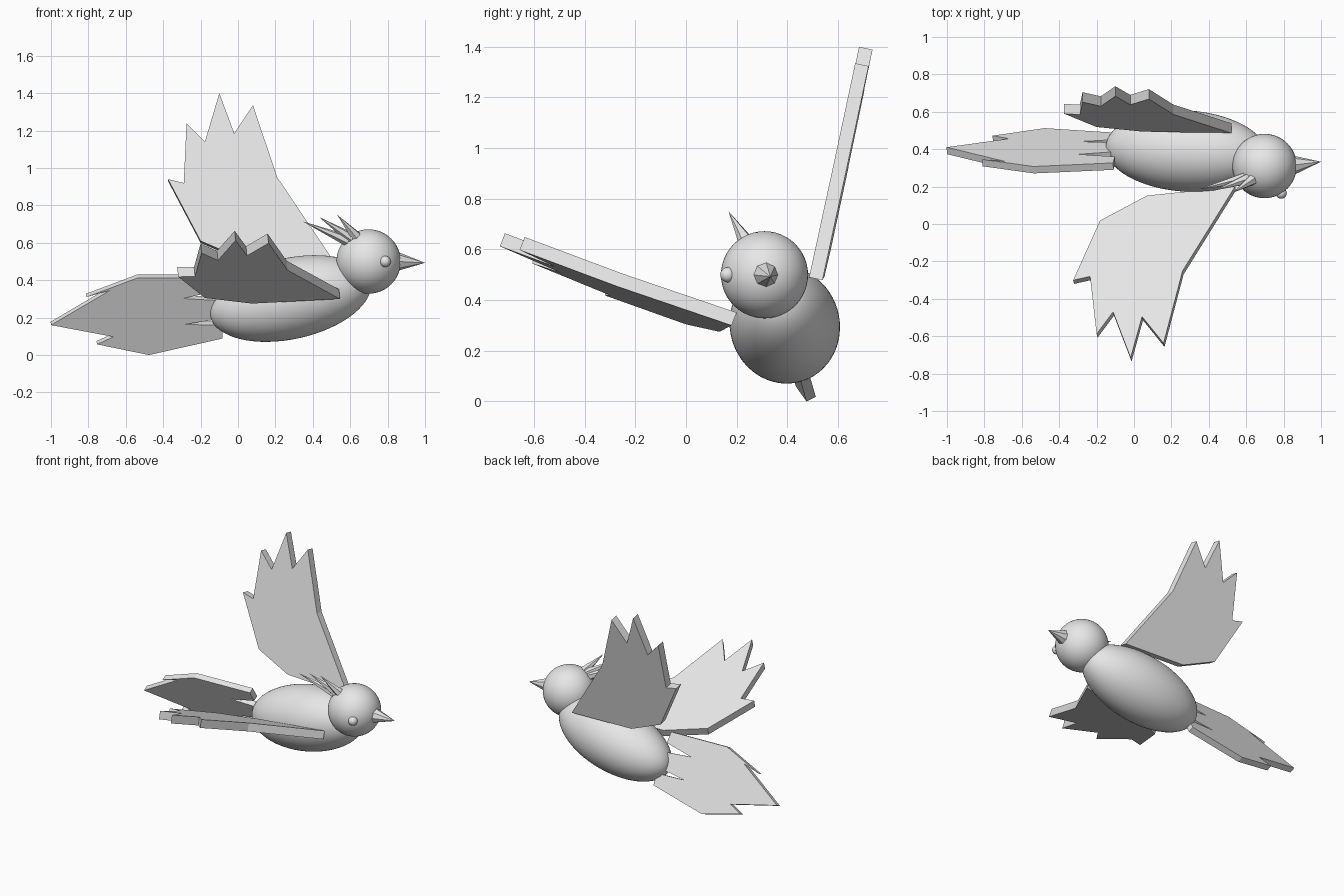
import bpy, bmesh, math
from mathutils import Vector

if "Cube" in bpy.data.objects:
    bpy.data.objects.remove(bpy.data.objects["Cube"])

grey = bpy.data.materials.new("light grey")
grey.diffuse_color = (0.8, 0.8, 0.8, 1)
grey.use_nodes = True
grey.node_tree.nodes["Principled BSDF"].inputs["Base Color"].default_value = grey.diffuse_color


def finish(name, bm, smooth=False):
    bmesh.ops.recalc_face_normals(bm, faces=bm.faces)
    for f in bm.faces:
        f.smooth = smooth
    me = bpy.data.meshes.new(name)
    bm.to_mesh(me)
    bm.free()
    me.materials.append(grey)
    ob = bpy.data.objects.new(name, me)
    bpy.context.collection.objects.link(ob)
    return ob


def ball(name, loc, scale, axis=(1, 0, 0), seg=48):
    """Smooth ellipsoid whose local x points along axis."""
    bm = bmesh.new()
    bmesh.ops.create_uvsphere(bm, u_segments=seg, v_segments=seg // 2, radius=1)
    ob = finish(name, bm, True)
    ob.location, ob.scale = loc, scale
    ob.rotation_mode = 'QUATERNION'
    ob.rotation_quaternion = Vector(axis).to_track_quat('X', 'Z')


def spike(name, base, tip, radius, sides):
    """Flat-sided cone from base to tip."""
    base, tip = Vector(base), Vector(tip)
    d = tip - base
    bm = bmesh.new()
    bmesh.ops.create_cone(bm, cap_ends=True, segments=sides, radius1=radius,
                          radius2=0, depth=d.length)
    ob = finish(name, bm)
    ob.location = (base + tip) / 2
    ob.rotation_mode = 'QUATERNION'
    ob.rotation_quaternion = d.to_track_quat('Z', 'Y')


def plate(name, outline, lift, offset):
    """Flat feathered plate: 2D outline lifted onto a plane, then thickened."""
    bm = bmesh.new()
    face = bm.faces.new([bm.verts.new(lift(*p)) for p in outline])
    ext = bmesh.ops.extrude_face_region(bm, geom=[face], use_keep_orig=True)
    bmesh.ops.translate(bm, vec=offset,
                        verts=[g for g in ext["geom"] if isinstance(g, bmesh.types.BMVert)])
    finish(name, bm)


# Body and head
ball("body", (0.28, 0.39, 0.302), (0.44, 0.217, 0.217), (0.975, -0.06, 0.212), 64)
ball("head", (0.698, 0.31, 0.5), (0.172,) * 3)

# Single eye on the near side
ball("eye", (0.787, 0.165, 0.5), (0.03,) * 3, seg=24)

# Beak and three crest feathers
spike("beak", (0.85, 0.315, 0.5), (1.0, 0.333, 0.493), 0.052, 8)
crest = [((0.585, 0.245, 0.612), (0.345, 0.185, 0.715)),
         ((0.605, 0.24, 0.625), (0.433, 0.18, 0.738)),
         ((0.63, 0.235, 0.635), (0.53, 0.168, 0.75))]
for i, (b, t) in enumerate(crest):
    spike(f"crest_feather_{i + 1}", b, t, 0.03, 6)

# Far wing, raised: outline in x, z
plate("far_wing",
      [(-0.374, 0.94), (-0.29, 0.92), (-0.275, 1.24), (-0.177, 1.14), (-0.10, 1.40),
       (-0.02, 1.185), (0.08, 1.335), (0.21, 0.95), (0.52, 0.49), (0.045, 0.505),
       (-0.20, 0.61)],
      lambda x, z: (x, 0.486 + 0.21 * (z - 0.49) - 0.0104 * (x - 0.51), z),
      (0.0, 0.053, -0.011))

# Near wing, spread out: outline in x, y
plate("near_wing",
      [(-0.325, -0.30), (-0.235, -0.28), (-0.20, -0.588), (-0.112, -0.47),
       (-0.018, -0.715), (0.043, -0.495), (0.158, -0.637), (0.26, -0.25),
       (0.54, 0.20), (0.07, 0.152), (-0.182, 0.018)],
      lambda x, y: (x, y, 0.35 - 0.399 * (y - 0.2) + 0.0937 * (x - 0.53)),
      (0.005, -0.02, -0.051))

# Tail with pointed tips and slots toward the body: outline in x, z
plate("tail",
      [(-1.0, 0.16), (-0.665, 0.097), (-0.754, 0.057), (-0.476, 0.0), (-0.083, 0.088),
       (-0.085, 0.16), (-0.29, 0.163), (-0.085, 0.195), (-0.085, 0.29),
       (-0.295, 0.302), (-0.10, 0.345), (-0.11, 0.413), (-0.535, 0.413),
       (-0.81, 0.31), (-0.685, 0.345)],
      lambda x, z: (x, 0.497 - 0.49 * z + 0.045 * x, z),
      (-0.002, 0.037, 0.018))
